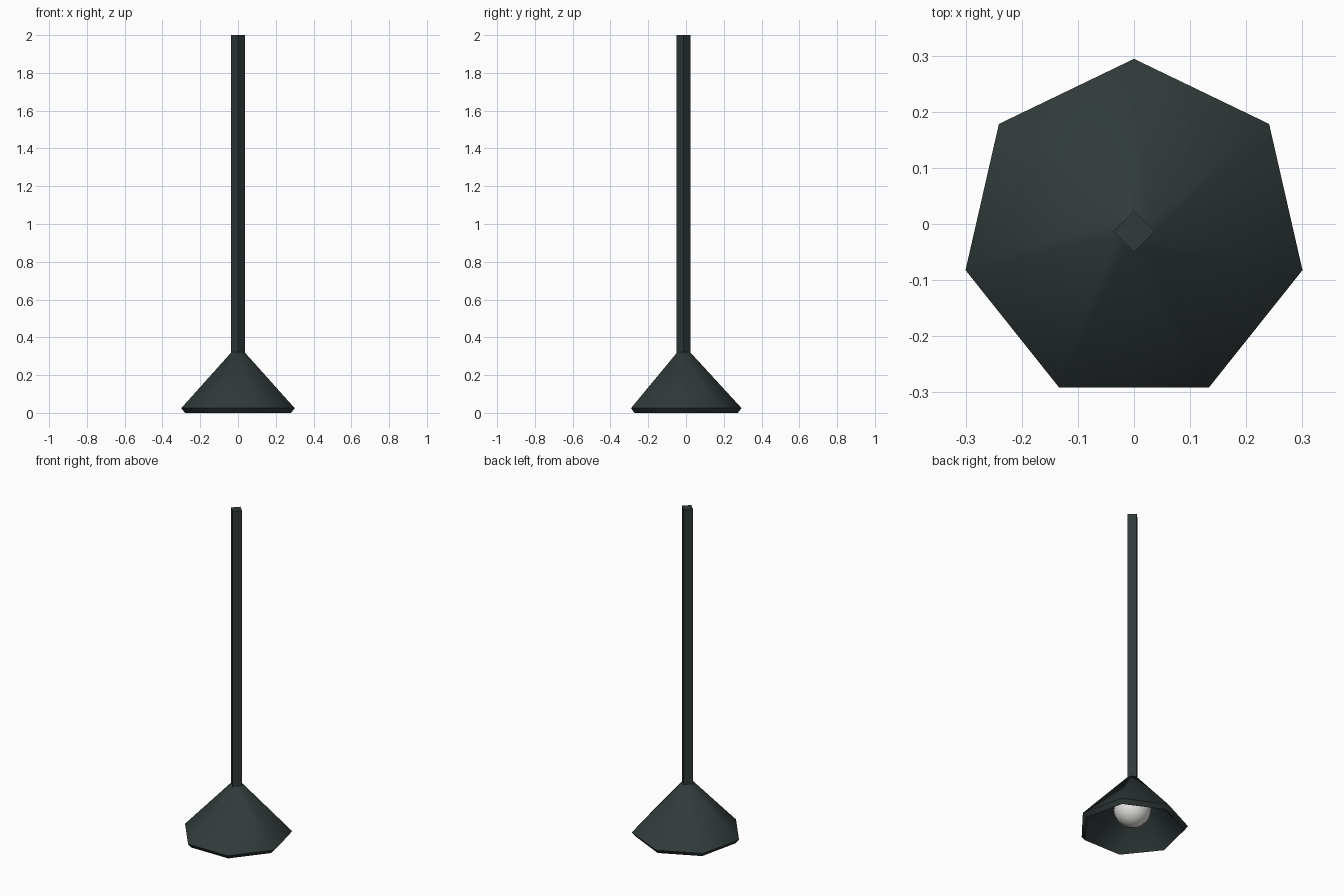
import bpy, bmesh, math

cube = bpy.data.objects.get("Cube")
if cube:
    bpy.data.objects.remove(cube)

AXIS_Y = -0.0137  # lamp axis; a seven-sided shade is not symmetric front to back


def material(name, colour):
    mat = bpy.data.materials.new(name)
    mat.use_nodes = True
    mat.diffuse_color = (*colour, 1)
    mat.node_tree.nodes["Principled BSDF"].inputs["Base Color"].default_value = (*colour, 1)
    return mat


dark_metal = material("dark_green_grey", (0.03, 0.042, 0.042))
bulb_white = material("bulb_white", (0.8, 0.8, 0.78))


def lathe(name, profile, sides, mat, smooth_angle=None):
    """Spin (radius, z) rings about the lamp axis, with a corner at the back."""
    bm = bmesh.new()
    rings = []
    for r, z in profile:
        angles = [math.pi / 2 + 2 * math.pi * i / sides for i in range(sides)]
        rings.append([bm.verts.new((r * math.cos(a), r * math.sin(a), z)) for a in angles])
    for low, high in zip(rings, rings[1:]):
        for i in range(sides):
            j = (i + 1) % sides
            bm.faces.new((low[i], low[j], high[j], high[i]))
    bm.faces.new(rings[0])
    bm.faces.new(rings[-1])
    bmesh.ops.recalc_face_normals(bm, faces=bm.faces)
    mesh = bpy.data.meshes.new(name)
    bm.to_mesh(mesh)
    bm.free()
    mesh.materials.append(mat)
    obj = bpy.data.objects.new(name, mesh)
    obj.location.y = AXIS_Y
    bpy.context.collection.objects.link(obj)
    if smooth_angle:
        bpy.ops.object.select_all(action='DESELECT')
        obj.select_set(True)
        bpy.context.view_layer.objects.active = obj
        bpy.ops.object.shade_smooth_by_angle(angle=math.radians(smooth_angle))
    return obj


# Square hanging rod
lathe("rod", [(0.037, 0.31), (0.037, 2.0)], 4, dark_metal)

# Hollow shade: outer cone, turned-in lip, inner cone
lathe("shade", [(0.035, 0.322), (0.308, 0.025), (0.288, 0.0),
                (0.272, 0.022), (0.02, 0.295)], 7, dark_metal, 60)

# Bulb inside the shade
bpy.ops.mesh.primitive_uv_sphere_add(segments=16, ring_count=10, radius=0.105,
                                     location=(0, AXIS_Y, 0.13))
bulb = bpy.context.object
bulb.name = "bulb"
bulb.data.materials.append(bulb_white)
bpy.ops.object.shade_smooth()

# Bulb socket between the bulb and the top of the shade
lathe("socket", [(0.03, 0.22), (0.03, 0.3)], 8, dark_metal, 60)
